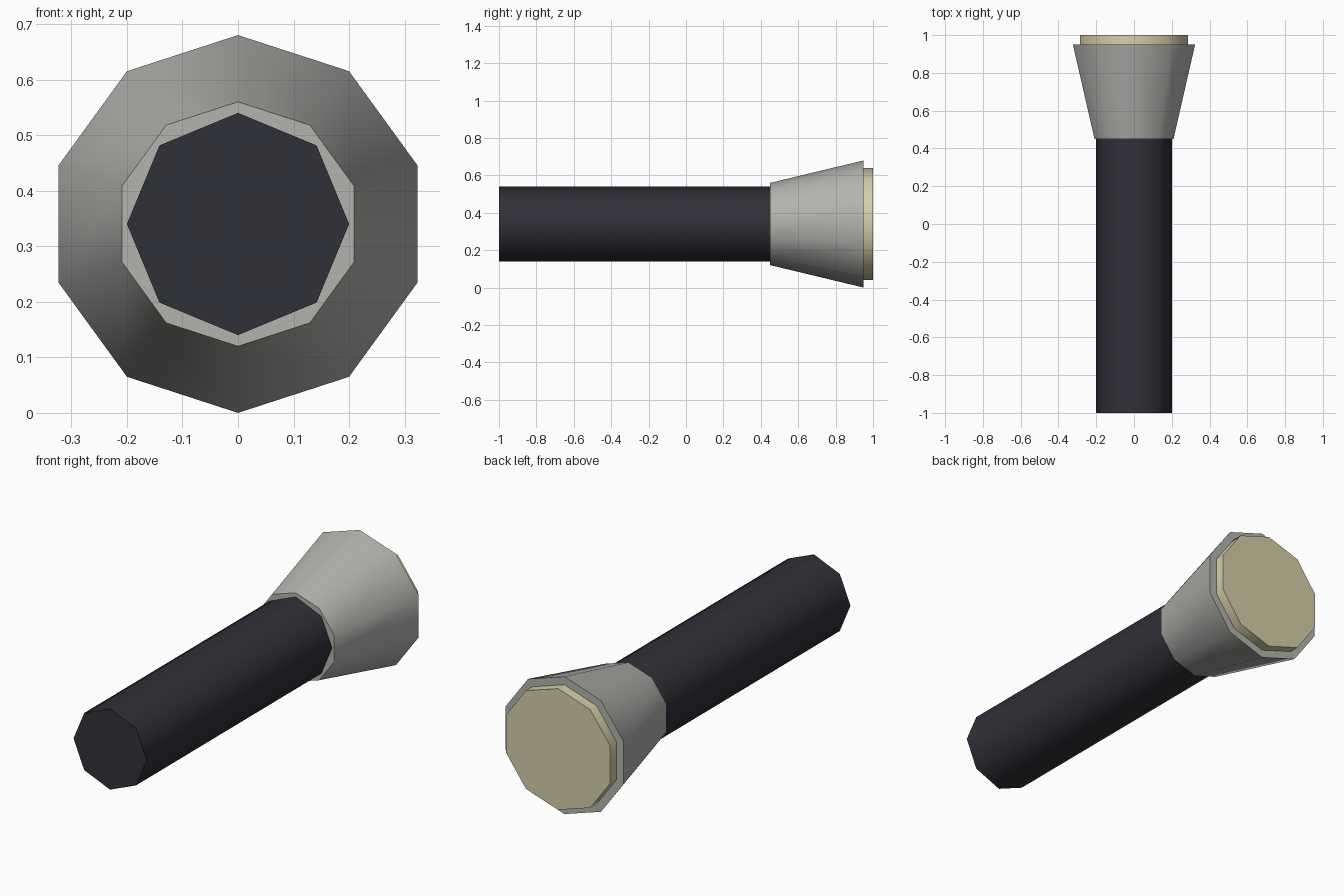
import bpy
import math

if "Cube" in bpy.data.objects:
    bpy.data.objects.remove(bpy.data.objects["Cube"], do_unlink=True)

AXIS_HEIGHT = 0.34


def make_material(name, rgb):
    mat = bpy.data.materials.new(name)
    mat.use_nodes = True
    color = (*rgb, 1)
    mat.diffuse_color = color
    mat.node_tree.nodes["Principled BSDF"].inputs["Base Color"].default_value = color
    return mat


def add_section(name, sides, front_y, back_y, front_radius, back_radius, mat):
    """Closed faceted section along y, with a corner pointing up."""
    bpy.ops.mesh.primitive_cone_add(
        vertices=sides, radius1=front_radius, radius2=back_radius,
        depth=back_y - front_y, end_fill_type='NGON',
        location=(0, (front_y + back_y) / 2, AXIS_HEIGHT),
        rotation=(-math.pi / 2, 0, 0))
    obj = bpy.context.object
    obj.name = name
    obj.data.materials.append(mat)
    # Smooth around the sides, crisp at the end caps
    bpy.ops.object.shade_smooth_by_angle(angle=math.radians(60))
    return obj


dark = make_material("dark handle", (0.03, 0.03, 0.04))
metal = make_material("grey metal", (0.45, 0.45, 0.43))
cream = make_material("cream lens", (0.68, 0.62, 0.40))

# Handle, flared head and lens disc
add_section("handle", 8, -1.0, 0.45, 0.20, 0.20, dark)
add_section("flared_head", 10, 0.45, 0.95, 0.22, 0.34, metal)
add_section("lens", 10, 0.95, 1.0, 0.30, 0.30, cream)
